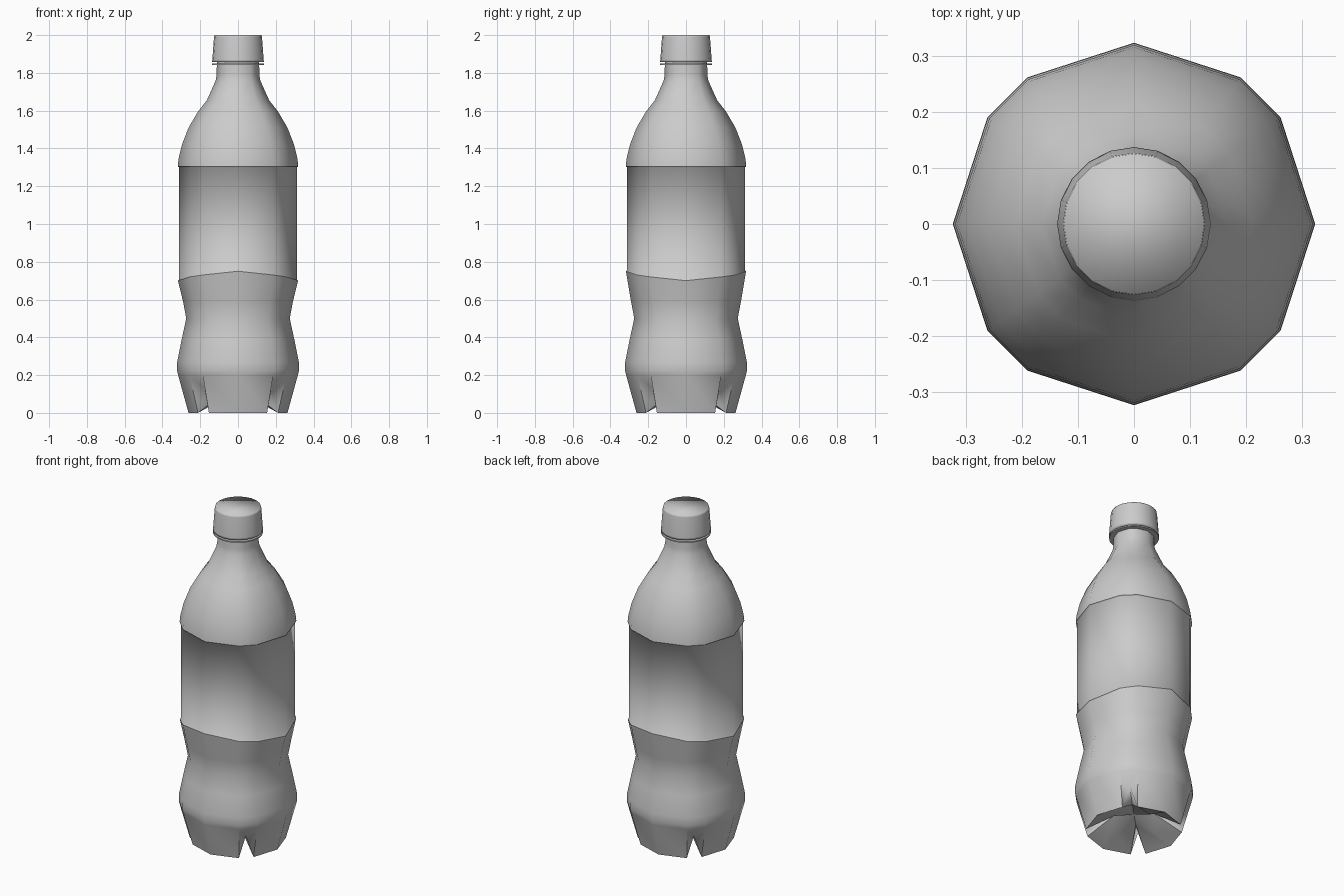
import bpy, bmesh
from math import sin, cos, radians

if "Cube" in bpy.data.objects:
    bpy.data.objects.remove(bpy.data.objects["Cube"])

# Uneven twelve-sided section: wide facets with narrow diagonal ones
ANGLES = [q * 90 + a for q in range(4) for a in (0, 36, 54)]
ROUND = [i * 18 for i in range(20)]


def pt(r, deg, z):
    return (r * cos(radians(deg)), r * sin(radians(deg)), z)


def wave(deg):
    """0 on the x axis, 1 on the y axis."""
    d = deg % 180
    return (d if d <= 90 else 180 - d) / 90


def loft(bm, profile, angles):
    """Stack rings of (radius, z); z may be a function of the angle."""
    rings = []
    for r, z in profile:
        rings.append([bm.verts.new(pt(r, a, z(a) if callable(z) else z)) for a in angles])
    n = len(angles)
    for lo, hi in zip(rings, rings[1:]):
        for i in range(n):
            j = (i + 1) % n
            bm.faces.new((lo[i], lo[j], hi[j], hi[i]))
    return rings


def finish(bm, name, sharp=None):
    bmesh.ops.recalc_face_normals(bm, faces=bm.faces[:])
    me = bpy.data.meshes.new(name)
    bm.to_mesh(me)
    bm.free()
    ob = bpy.data.objects.new(name, me)
    bpy.context.collection.objects.link(ob)
    for p in me.polygons:
        p.use_smooth = True
    if sharp:
        bpy.context.view_layer.objects.active = ob
        ob.select_set(True)
        bpy.ops.object.shade_smooth_by_angle(angle=radians(sharp))
        ob.select_set(False)
    return ob


def label_low(a):
    return 0.70 + 0.05 * wave(a)


# Bottle body: waist, recessed label band, shoulder and neck
bm = bmesh.new()
rings = loft(bm, [(0.317, 0.2), (0.323, 0.225), (0.322, 0.27), (0.298, 0.39),
                  (0.274, 0.5), (0.291, 0.59), (0.318, label_low),
                  (0.312, lambda a: label_low(a) + 0.005), (0.312, 1.3),
                  (0.319, 1.305), (0.315, 1.345), (0.297, 1.42), (0.262, 1.51),
                  (0.212, 1.595), (0.165, 1.655), (0.118, 1.76),
                  (0.113, 1.79), (0.112, 1.865)], ANGLES)

# Four feet separated by diagonal slots
top = rings[0]
foot = [bm.verts.new(pt(0.262, a, 0)) for a in ANGLES]
centre = bm.verts.new((0, 0, 0.10))
inner = [bm.verts.new(pt(0.14, q * 90, 0.04)) for q in range(4)]
notch = [bm.verts.new(pt(0.25, q * 90 + 45, 0.13)) for q in range(4)]
valley = [bm.verts.new(pt(0.11, q * 90 + 45, 0.10)) for q in range(4)]
for q in range(4):
    m, a, b, e = 3 * q, 3 * q + 1, 3 * q + 2, (3 * q + 3) % 12
    nq = (q + 1) % 4
    for f in ((top[m], top[a], foot[a], foot[m]),
              (top[b], top[e], foot[e], foot[b]),
              (top[a], top[b], notch[q]),
              (top[a], notch[q], foot[a]),
              (top[b], foot[b], notch[q]),
              (foot[a], notch[q], valley[q]),
              (foot[b], valley[q], notch[q]),
              (foot[m], foot[a], valley[q], inner[q]),
              (foot[b], foot[e], inner[nq], valley[q]),
              (inner[q], valley[q], centre),
              (valley[q], inner[nq], centre)):
        bm.faces.new(f)
finish(bm, "bottle_body", 55)

# Neck collar ring
bm = bmesh.new()
loft(bm, [(0.108, 1.842), (0.137, 1.842), (0.137, 1.849), (0.108, 1.849)], ROUND)
finish(bm, "neck_collar", 40)

# Screw cap
bm = bmesh.new()
r = loft(bm, [(0.11, 1.858), (0.137, 1.858), (0.136, 1.87), (0.127, 1.99), (0.125, 2.0)], ROUND)
bm.faces.new(r[-1])
finish(bm, "screw_cap")
